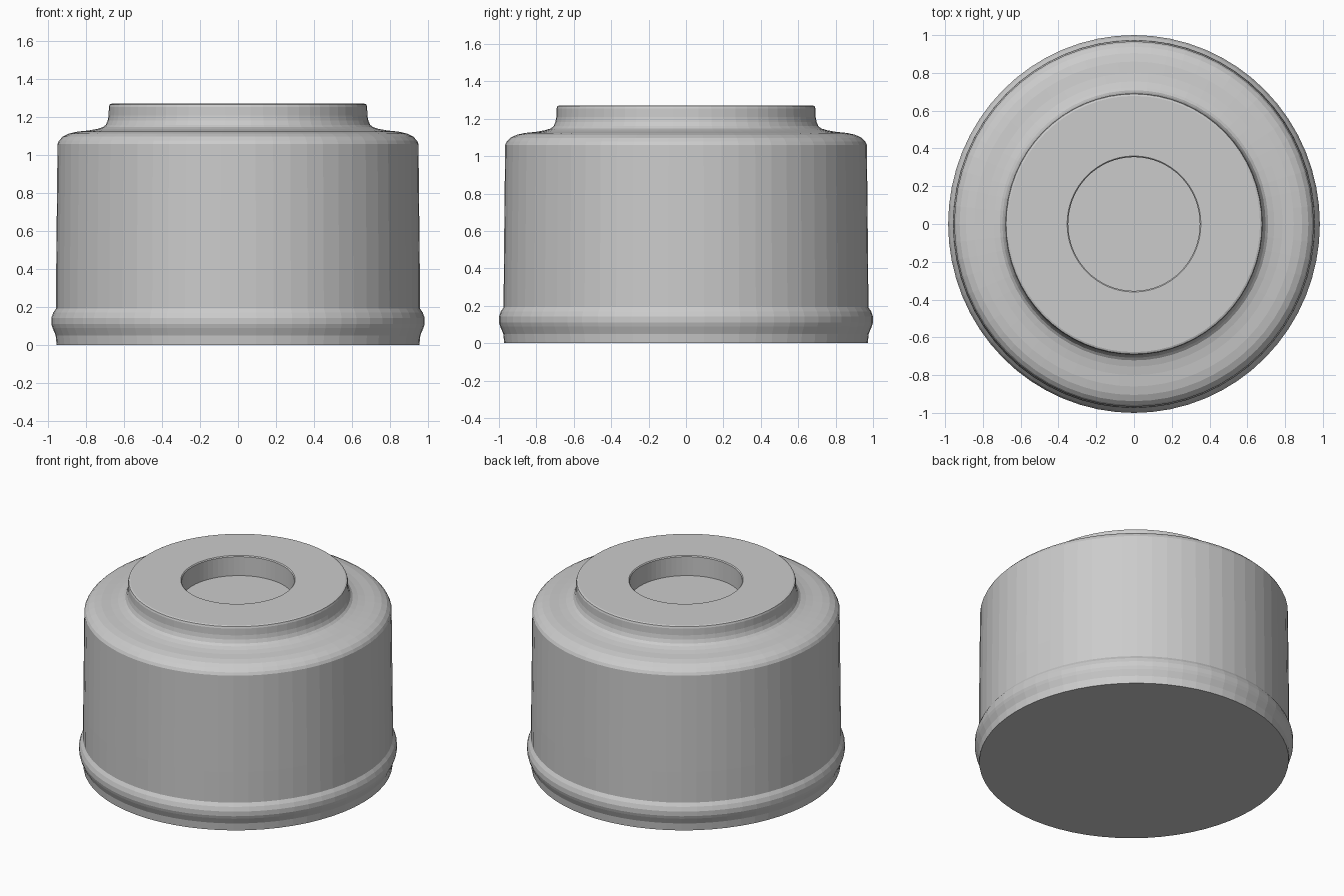
import bpy, bmesh
from math import sin, cos, tau

if "Cube" in bpy.data.objects:
    bpy.data.objects.remove(bpy.data.objects["Cube"])

SIDES = 64
X_SQUASH = 0.984   # the round body is very slightly narrower in x


def lathe(name, profile):
    """Turn a (radius, z) profile around z; radius 0 at an end closes it."""
    bm = bmesh.new()
    rings = []
    for r, z in profile:
        rings.append([bm.verts.new((X_SQUASH * r * cos(tau * i / SIDES),
                                    r * sin(tau * i / SIDES), z))
                      for i in range(SIDES)])
    for low, high in zip(rings, rings[1:]):
        for i in range(SIDES):
            j = (i + 1) % SIDES
            bm.faces.new((low[i], low[j], high[j], high[i]))
    # flat base and recess floor
    bm.faces.new(rings[0][::-1])
    bm.faces.new(rings[-1])
    bmesh.ops.recalc_face_normals(bm, faces=bm.faces)
    mesh = bpy.data.meshes.new(name)
    bm.to_mesh(mesh)
    bm.free()
    obj = bpy.data.objects.new(name, mesh)
    bpy.context.collection.objects.link(obj)
    return obj


# base and bulging foot band
foot = [(0.972, 0), (0.977, 0.05), (0.994, 0.09), (1.0, 0.11),
        (1.0, 0.142), (0.99, 0.17), (0.975, 0.192)]
# slightly tapered wall and rounded shoulder
wall = [(0.974, 0.4), (0.967, 1.06), (0.958, 1.078), (0.938, 1.098),
        (0.905, 1.114), (0.86, 1.124), (0.80, 1.130), (0.755, 1.138),
        (0.722, 1.148)]
# raised collar with filleted root and eased rim
collar = [(0.708, 1.16), (0.698, 1.183), (0.693, 1.21), (0.692, 1.255),
          (0.688, 1.267), (0.678, 1.271)]
# round recess in the top
recess = [(0.36, 1.271), (0.354, 1.265), (0.354, 1.135)]

lathe("canister_body", foot + wall + collar + recess)
